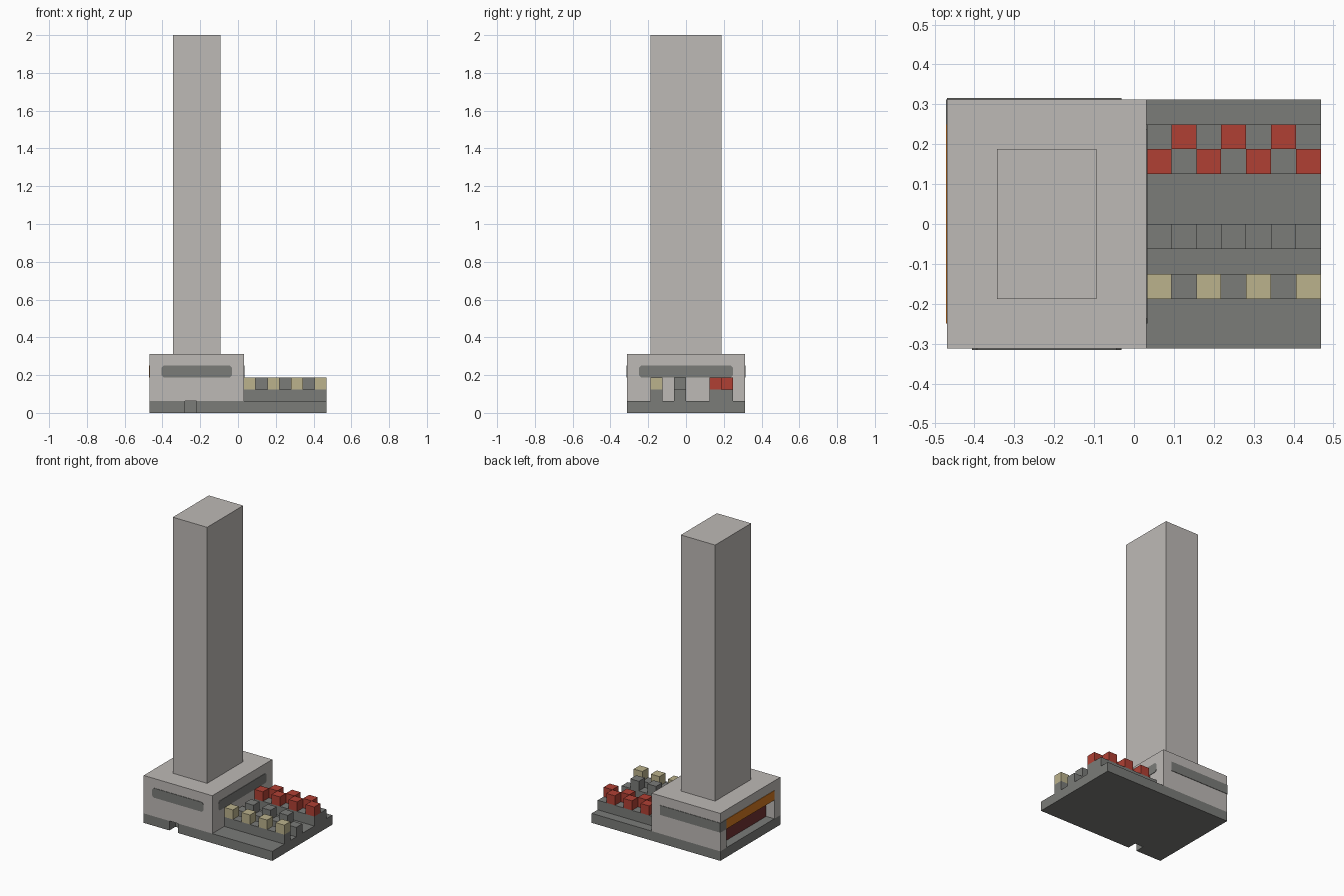
import bpy
import bmesh
from mathutils import Vector

if "Cube" in bpy.data.objects:
    bpy.data.objects.remove(bpy.data.objects["Cube"], do_unlink=True)

U = 1 / 16  # one block of the modelling grid
T = 0.05    # paint plate thickness, in blocks


def material(name, rgb):
    m = bpy.data.materials.new(name)
    m.use_nodes = True
    color = (*rgb, 1)
    m.diffuse_color = color
    m.node_tree.nodes["Principled BSDF"].inputs["Base Color"].default_value = color
    return m


STONE = material("light stone", (0.515, 0.49, 0.468))
GRAY = material("dark gray", (0.197, 0.2, 0.19))
CREAM = material("cream", (0.497, 0.445, 0.262))
RED = material("red", (0.434, 0.051, 0.034))
ORANGE = material("orange", (0.665, 0.19, 0.015))
MAROON = material("dark maroon", (0.17, 0.032, 0.032))


def box(name, lo, hi, mat, chamfer_axis=None):
    """Box between two corners in blocks; optionally clip corners along an axis."""
    lo, hi = Vector(lo), Vector(hi)
    bm = bmesh.new()
    bmesh.ops.create_cube(bm, size=1)
    for v in bm.verts:
        v.co = Vector((lo[i] + (v.co[i] + 0.5) * (hi[i] - lo[i])) * U for i in range(3))
    if chamfer_axis is not None:
        edges = [e for e in bm.edges
                 if abs((e.verts[0].co - e.verts[1].co).normalized()[chamfer_axis]) > 0.9]
        bmesh.ops.bevel(bm, geom=edges, offset=0.2 * U, segments=1, affect="EDGES")
    mesh = bpy.data.meshes.new(name)
    bm.to_mesh(mesh)
    bm.free()
    mesh.materials.append(mat)
    ob = bpy.data.objects.new(name, mesh)
    bpy.context.collection.objects.link(ob)
    return ob


def cut(ob, lo, hi):
    """Carve a box out of an object."""
    cutter = box("cutter", lo, hi, ob.data.materials[0])
    cutter.hide_render = True
    mod = ob.modifiers.new("cut", "BOOLEAN")
    mod.operation = "DIFFERENCE"
    mod.solver = "EXACT"
    mod.object = cutter
    bpy.context.view_layer.objects.active = ob
    bpy.ops.object.modifier_apply(modifier=mod.name)
    bpy.data.objects.remove(cutter, do_unlink=True)


# Base slab with a small notch in the front edge
base = box("base_slab", (-7.5, -5, 0), (7.5, 5, 1), GRAY)
cut(base, (-4.5, -6, -1), (-3.5, -4, 2))

# Main block with a shallow opening on its outer side, and the tall tower
block = box("main_block", (-7.5, -5, 1), (0.5, 5, 5), STONE)
cut(block, (-8.5, -4, 1), (-6.5, 4, 3))
box("tower", (-5.5, -3, 5), (-1.5, 3, 32), STONE)
box("opening_back", (-6.5 - T, -4, 1), (-6.5 + T, 4, 3), MAROON)

# Painted bands around the block
box("front_band", (-6.5, -5 - T, 3), (-0.5, -5 + T, 4), GRAY, 1)
box("inner_band", (0.5 - T, -4, 3), (0.5 + T, 4, 4), GRAY, 0)
box("back_band", (-7.5, 5 - T, 3), (-0.5, 5 + T, 4), GRAY)
box("corner_band", (-7.5 - T, 4, 3), (-7.5 + T, 5, 4), GRAY)
box("glow_band", (-7.5 - T, -4, 3), (-7.5 + T, 4, 4), ORANGE)

# Stepped ridges on the deck
for name, y0, y1 in (("front", -3, -2), ("middle", -1, 0), ("back", 2, 4)):
    box(name + "_ridge", (0.5, y0, 1), (7.5, y1, 2), GRAY)

# Rows of cubes on every second place along the ridges
rows = (("cream", -3, 0, CREAM), ("gray", -1, 1, GRAY),
        ("near_red", 2, 0, RED), ("far_red", 3, 1, RED))
for name, y, start, mat in rows:
    for i in range(start, 7, 2):
        box(name + "_cube", (0.5 + i, y, 2), (1.5 + i, y + 1, 3), mat)
